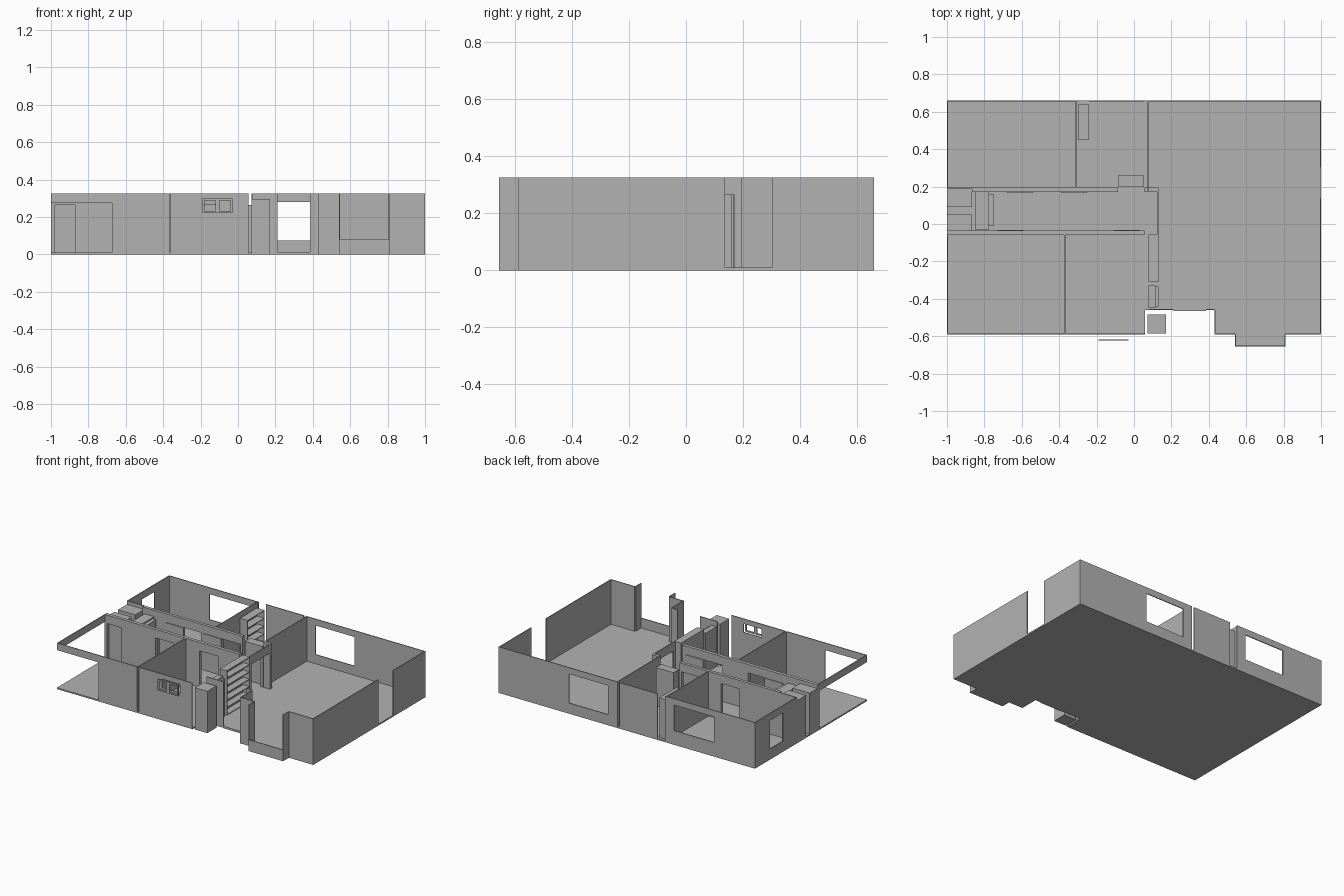
import bpy, bmesh
from mathutils import Matrix, Vector

cube = bpy.data.objects.get("Cube")
if cube:
    bpy.data.objects.remove(cube, do_unlink=True)

H = 0.325      # wall height
T = 0.006      # thin wall thickness
DOOR = 0.265   # door head height

grey = bpy.data.materials.new("plaster_grey")
grey.use_nodes = True
colour = (0.45, 0.45, 0.45, 1)
grey.diffuse_color = colour
grey.node_tree.nodes["Principled BSDF"].inputs["Base Color"].default_value = colour


def finish(name, bm):
    mesh = bpy.data.meshes.new(name)
    bmesh.ops.recalc_face_normals(bm, faces=bm.faces)
    bm.to_mesh(mesh)
    bm.free()
    mesh.materials.append(grey)
    obj = bpy.data.objects.new(name, mesh)
    bpy.context.scene.collection.objects.link(obj)
    return obj


def add_box(bm, x0, x1, y0, y1, z0, z1):
    size = Vector((x1 - x0, y1 - y0, z1 - z0))
    mid = Vector((x0 + x1, y0 + y1, z0 + z1)) / 2
    bmesh.ops.create_cube(bm, size=1, matrix=Matrix.Translation(mid) @ Matrix.Diagonal(size.to_4d()))


def box(name, *bounds):
    bm = bmesh.new()
    add_box(bm, *bounds)
    return finish(name, bm)


def wall(name, axis, pos, start, end, openings=(), thick=T, top=H):
    """Wall running along an axis; openings are (start, end, bottom, top)."""
    bm = bmesh.new()

    def piece(a, b, z0, z1):
        if b - a < 0.001 or z1 - z0 < 0.001:
            return
        if axis == "x":
            add_box(bm, a, b, pos, pos + thick, z0, z1)
        else:
            add_box(bm, pos, pos + thick, a, b, z0, z1)

    at = start
    for a, b, low, high in sorted(openings):
        piece(at, a, 0, top)
        piece(a, b, 0, low)
        piece(a, b, high, top)
        at = b
    piece(at, end, 0, top)
    return finish(name, bm)


def shelf_unit(name, x0, x1, y0, y1, height, count, back="x"):
    """Open shelving with two ends, a back and evenly spaced boards."""
    bm = bmesh.new()
    t = 0.005
    add_box(bm, x0, x1, y0, y0 + t, 0, height)
    add_box(bm, x0, x1, y1 - t, y1, 0, height)
    add_box(bm, x0, x0 + t, y0, y1, 0, height)
    for i in range(count + 1):
        z = 0.01 + (height - 0.01 - t) * i / count
        add_box(bm, x0, x1, y0, y1, z, z + t)
    return finish(name, bm)


# Floor slab with the entry notch and the bay
outline = [(-1, -0.59), (0.06, -0.59), (0.06, -0.46), (0.43, -0.46), (0.43, -0.59),
           (0.54, -0.59), (0.54, -0.655), (0.81, -0.655), (0.81, -0.59),
           (1, -0.59), (1, 0.66), (-1, 0.66)]
bm = bmesh.new()
base = bm.faces.new([bm.verts.new((x, y, 0)) for x, y in outline])
top = bmesh.ops.extrude_face_region(bm, geom=[base])["geom"]
bmesh.ops.translate(bm, vec=(0, 0, 0.01), verts=[v for v in top if isinstance(v, bmesh.types.BMVert)])
finish("floor_slab", bm)

# Outer walls
wall("back_wall", "x", 0.66 - T, -1, 1,
     [(-0.68, -0.37, 0.1, 0.28), (-0.3, -0.24, 0.01, H),
      (0.055, 0.073, 0.01, H), (0.145, 0.45, 0.075, 0.28)])
wall("left_side_wall", "y", 1 - T, -0.59, 0.66, [(0.137, 0.302, 0.01, H)])
wall("right_side_wall", "y", -1, -0.59, 0.66,
     [(-0.59, -0.06, 0.01, 0.275), (-0.035, 0.19, 0.01, H), (0.35, 0.49, 0.075, 0.275)])
wall("front_wall", "x", -0.59, -1, 0.055,
     [(-1, -0.675, 0.01, 0.275), (-0.375, -0.36, 0.01, H), (-0.18, -0.04, 0.23, 0.29)])
wall("front_corner_wall", "x", -0.59, 0.81, 1)

# Bay: low sill between two full height cheeks
wall("bay_sill", "x", -0.655, 0.54, 0.81, top=0.08)
wall("bay_cheek_left", "y", 0.81 - T, -0.655, -0.59)
wall("bay_cheek_right", "y", 0.54, -0.655, -0.59)

# Entry recess
wall("entry_pier", "x", -0.59, 0.43, 0.54)
wall("entry_return", "y", 0.43, -0.59, -0.46)
wall("entry_jamb_left", "x", -0.46, 0.385, 0.43)
wall("entry_jamb_right", "x", -0.46, 0.077, 0.21)
box("entry_sill", 0.21, 0.385, -0.465, -0.455, 0, 0.014)
box("entry_pillar", 0.073, 0.17, -0.585, -0.485, 0, 0.295)

# Partitions between rooms
wall("back_room_partition", "y", -0.312, 0.19, 0.654)
wall("living_partition", "y", 0.073, 0.195, 0.654)
wall("front_room_partition", "y", -0.373, -0.585, -0.06, thick=0.008)

# Corridor walls with doorways
wall("corridor_back_wall", "x", 0.172, -0.865, 0.055,
     [(-0.55, -0.41, 0.01, DOOR), (-0.25, -0.1, 0.01, DOOR),
      (-0.085, 0.055, 0.01, H)], thick=0.022)
wall("corridor_back_wall_end", "x", 0.19, -1, -0.865)
wall("corridor_front_wall", "x", -0.06, -1, 0.055,
     [(-0.98, -0.87, 0.01, DOOR), (-0.6, -0.46, 0.01, DOOR),
      (-0.26, -0.11, 0.01, DOOR)], thick=0.024)
wall("corridor_end_wall", "y", 0.122, -0.055, 0.195, [(-0.035, 0.17, 0.01, DOOR)], thick=0.008)
wall("corridor_corner", "x", 0.172, 0.077, 0.13, thick=0.022)
box("door_post", 0.055, 0.073, 0.172, 0.194, 0, DOOR)

# Sliding door leaves beside their openings
for i, (x, y) in enumerate([(-0.68, 0.166), (-0.39, 0.166), (-0.73, -0.036), (-0.11, -0.036)]):
    box(f"sliding_door_{i + 1}", x, x + 0.14, y, y + 0.005, 0.01, DOOR)

# Fitted cupboards and shelving
box("corridor_cupboard_back", -1, -0.865, 0.09, 0.19, 0, 0.3)
box("corridor_cupboard_front", -1, -0.865, -0.035, 0.05, 0, 0.3)
box("corridor_cupboard_inner", -0.85, -0.775, -0.03, 0.172, 0, 0.28)
box("corridor_cupboard_door", -0.775, -0.75, -0.01, 0.16, 0, 0.27)
box("hall_cupboard", -0.085, 0.053, 0.2, 0.26, 0, 0.28)
shelf_unit("living_bookcase", 0.077, 0.13, -0.31, -0.055, H, 6)
box("entry_cabinet", 0.077, 0.115, -0.45, -0.33, 0, 0.29)
box("entry_cabinet_door", 0.115, 0.13, -0.44, -0.335, 0.01, 0.28)
shelf_unit("back_room_shelves", -0.3, -0.24, 0.45, 0.64, 0.29, 5)

# Small twin window frames standing off the front wall
for side, x in (("right", -0.19), ("left", -0.11)):
    bm = bmesh.new()
    x1, z0, z1, f = x + 0.08, 0.22, 0.3, 0.011
    for a, b, c, d in ((x, x1, z0, z0 + f), (x, x1, z1 - f, z1),
                       (x, x + f, z0 + f, z1 - f), (x1 - f, x1, z0 + f, z1 - f)):
        add_box(bm, a, b, -0.623, -0.617, c, d)
    finish(f"window_frame_{side}", bm)
